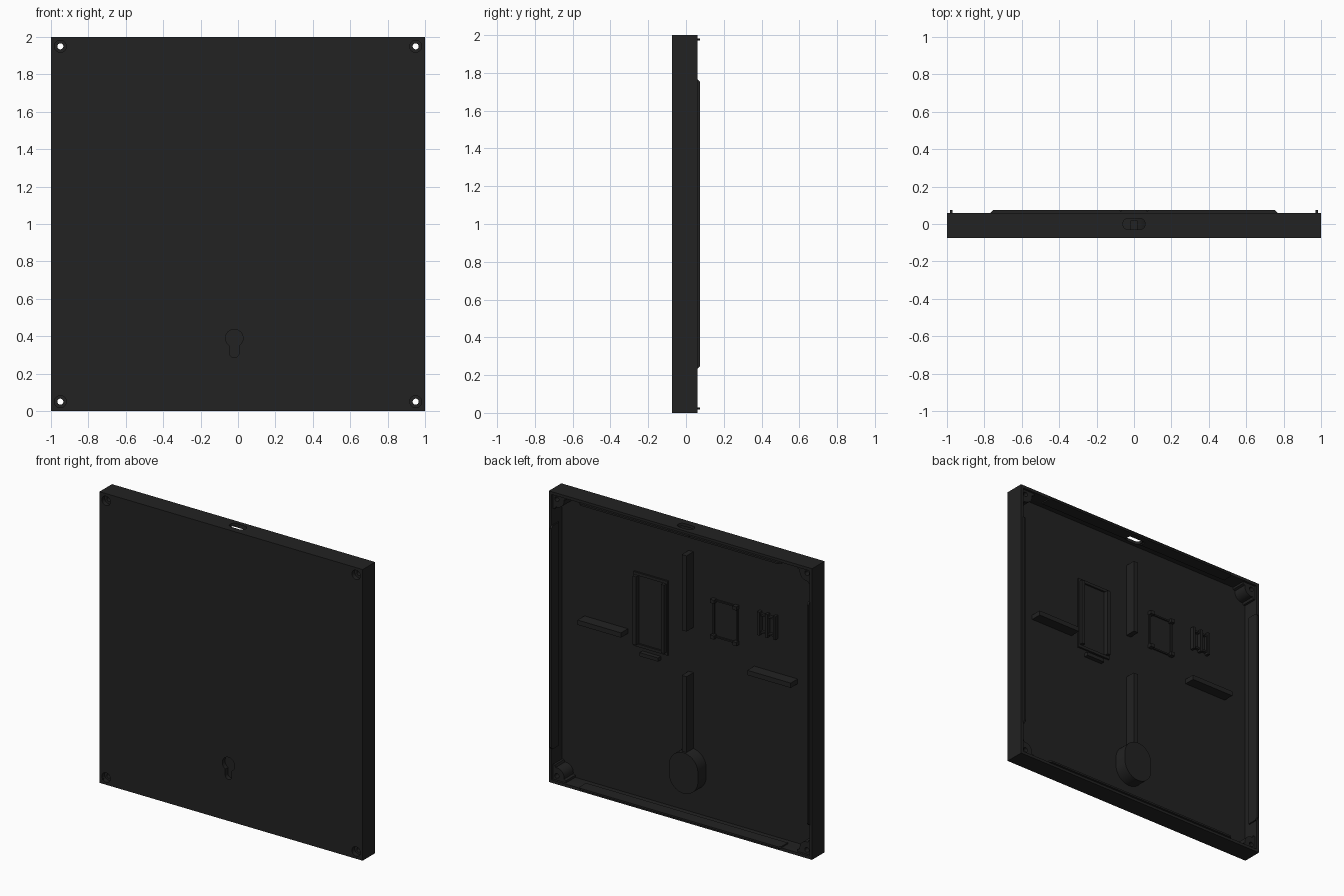
import bpy, bmesh, math
from mathutils import Vector

if "Cube" in bpy.data.objects:
    bpy.data.objects.remove(bpy.data.objects["Cube"])

FRONT, FLOOR, RIM, LIP = -0.075, -0.055, 0.06, 0.075

black = bpy.data.materials.new("matte black plastic")
black.diffuse_color = (0.016, 0.016, 0.016, 1)
black.use_nodes = True
black.node_tree.nodes["Principled BSDF"].inputs["Base Color"].default_value = black.diffuse_color


def prism(name, pts, y0, y1):
    """Extrude an (x, z) outline from y0 to y1."""
    bm = bmesh.new()
    face = bm.faces.new([bm.verts.new((x, y0, z)) for x, z in pts])
    ext = bmesh.ops.extrude_face_region(bm, geom=[face])
    verts = [g for g in ext["geom"] if isinstance(g, bmesh.types.BMVert)]
    bmesh.ops.translate(bm, verts=verts, vec=Vector((0, y1 - y0, 0)))
    bmesh.ops.recalc_face_normals(bm, faces=bm.faces)
    me = bpy.data.meshes.new(name)
    bm.to_mesh(me)
    bm.free()
    me.materials.append(black)
    ob = bpy.data.objects.new(name, me)
    bpy.context.collection.objects.link(ob)
    return ob


def box(name, x0, x1, z0, z1, y0, y1):
    return prism(name, [(x0, z0), (x1, z0), (x1, z1), (x0, z1)], y0, y1)


def arc(cx, cz, r, a0, a1, n):
    return [(cx + r * math.cos(math.radians(a0 + (a1 - a0) * i / n)),
             cz + r * math.sin(math.radians(a0 + (a1 - a0) * i / n))) for i in range(n + 1)]


def circle(cx, cz, r, n=32):
    return arc(cx, cz, r, 0, 360, n)[:-1]


def stadium(cx, z_low, z_high, r):
    return arc(cx, z_high, r, 0, 180, 20) + arc(cx, z_low, r, 180, 360, 20)


def cut(ob, cutter):
    """Subtract the cutter from the part and remove it."""
    cutter.hide_render = True
    mod = ob.modifiers.new("cut", "BOOLEAN")
    mod.operation, mod.solver, mod.object = "DIFFERENCE", "EXACT", cutter
    bpy.context.view_layer.update()
    me = bpy.data.meshes.new_from_object(ob.evaluated_get(bpy.context.evaluated_depsgraph_get()))
    ob.modifiers.clear()
    ob.data = me
    bpy.data.objects.remove(cutter)


def smooth(ob):
    bpy.ops.object.select_all(action="DESELECT")
    ob.select_set(True)
    bpy.context.view_layer.objects.active = ob
    bpy.ops.object.shade_smooth_by_angle(angle=math.radians(30))


# open-backed tray
tray = box("tray", -1, 1, 0, 2, FRONT, RIM)
cut(tray, box("cavity", -0.98, 0.98, 0.02, 1.98, FLOOR, 0.2))

# rounded cable slot through the top wall
slot = prism("slot", stadium(0, -0.03, 0.03, 0.03), -0.1, 0.1)
slot.rotation_euler = (math.pi / 2, math.pi / 2, 0)
for v in slot.data.vertices:
    x, y, z = v.co
    v.co = (z, x, 2 + y)
slot.rotation_euler = (0, 0, 0)
slot.data.flip_normals() if slot.data.polygons[0].normal.z > 0 else None
cut(tray, slot)

# screw posts in the corners, with counterbored holes
for sx in (-1, 1):
    for sz in (-1, 1):
        cx, cz = 0.95 * sx, 1 + 0.95 * sz
        outline = [(0.985, 0.985), (0.88, 0.985), (0.88, 0.965)] \
            + arc(0.95, 0.95, 0.055, 170, 280, 10) + [(0.965, 0.88), (0.985, 0.88)]
        post = prism("screw_post", [(sx * a, 1 + sz * b) for a, b in outline], FLOOR - 0.005, 0.045)
        for part in (tray, post):
            cut(part, prism("hole", circle(cx, cz, 0.016), -0.2, 0.2))
            cut(part, prism("counterbore", circle(cx, cz, 0.032), -0.2, -0.045))
        smooth(post)

# keyhole hanger: pocket in the front, closed housing inside
KX = -0.02
housing = prism("hanger_housing", stadium(-0.005, 0.29, 0.35, 0.11), FLOOR - 0.005, 0.035)
w = 0.025
keyhole = arc(KX, 0.39, 0.047, -58, 238, 28) + arc(KX, 0.31, w, 180, 360, 14)
for part in (tray, housing):
    cut(part, prism("keyhole", keyhole, -0.2, -0.045))
cut(housing, prism("screw_space", stadium(KX, 0.31, 0.375, 0.06), -0.0449, 0.02))
smooth(housing)
smooth(tray)

# snap-in lips along the four inner walls, ends chamfered
def lip_profile(a0, a1):
    c = 0.015
    return [(a0, -0.01), (a1, -0.01), (a1, LIP - c), (a1 - c, LIP), (a0 + c, LIP), (a0, LIP - c)]


def lip(name, a0, a1, mapping):
    ob = prism(name, lip_profile(a0, a1), 0.971, 0.983)
    for v in ob.data.vertices:
        v.co = mapping(*v.co)
    bm = bmesh.new()
    bm.from_mesh(ob.data)
    bmesh.ops.recalc_face_normals(bm, faces=bm.faces)
    bm.to_mesh(ob.data)
    bm.free()


for s in (-1, 1):
    lip("side_lip", -0.767, 0.767, lambda a, d, y: (s * d, y, 1 + a))
lip("bottom_lip", -0.767, 0.767, lambda a, d, y: (a, y, 1 - d))
for s in (-1, 1):
    lip("top_lip", 0.065, 0.767, lambda a, d, y: (s * a, y, 1 + d))
box("top_lip_bridge", -0.07, 0.07, 1.971, 1.983, 0.035, LIP)

# cross of support ribs
RIB = 0.02
box("upper_rib", -0.018, 0.018, 1.29, 1.81, FLOOR - 0.005, RIB)
box("lower_rib", -0.018, 0.018, 0.44, 0.98, FLOOR - 0.005, RIB)
for s in (-1, 1):
    box("side_rib", min(s * 0.48, s * 0.81), max(s * 0.48, s * 0.81), 1.115, 1.148, FLOOR - 0.005, RIB)


def frame(name, x0, x1, z0, z1, t, top):
    ob = box(name, x0, x1, z0, z1, FLOOR - 0.005, top)
    cut(ob, box("opening", x0 + t, x1 - t, z0 + t, z1 - t, FLOOR, 0.2))


# tall circuit board holder: low frame, two rails, end stop
frame("board_frame", 0.17, 0.43, 1.05, 1.56, 0.02, FLOOR + 0.012)
for x in (0.18, 0.395):
    box("board_rail", x, x + 0.025, 1.07, 1.54, FLOOR, FLOOR + 0.035)
box("board_stop", 0.23, 0.37, 1.0, 1.025, FLOOR - 0.005, FLOOR + 0.03)

# square sensor holder with corner clips
frame("sensor_frame", -0.36, -0.17, 1.27, 1.53, 0.01, FLOOR + 0.01)
for x in (-0.365, -0.195):
    for z in (1.265, 1.51):
        box("sensor_clip", x, x + 0.03, z, z + 0.025, FLOOR - 0.005, FLOOR + 0.03)

# small sensor holder
frame("small_frame", -0.65, -0.53, 1.40, 1.53, 0.012, FLOOR + 0.02)
for x in (-0.66, -0.6, -0.54):
    box("small_rail", x, x + 0.018, 1.385, 1.545, FLOOR - 0.005, FLOOR + 0.03)
